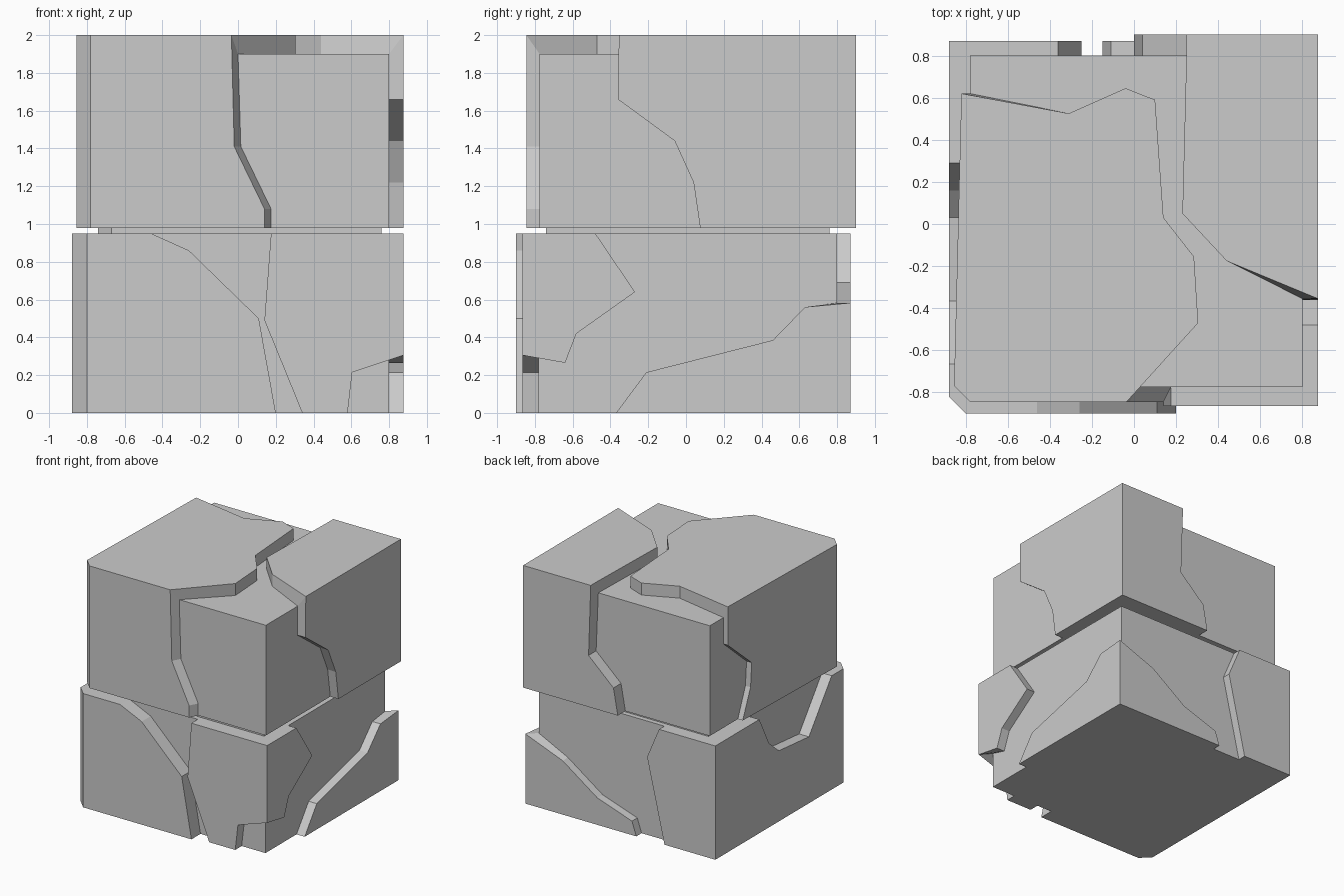
import bpy, bmesh

if "Cube" in bpy.data.objects:
    bpy.data.objects.remove(bpy.data.objects["Cube"])


def prism(name, outline, z0, z1):
    """Upright solid from an outline in x, y."""
    bm = bmesh.new()
    base = bm.faces.new([bm.verts.new((x, y, z0)) for x, y in outline])
    top = bmesh.ops.extrude_face_region(bm, geom=[base])["geom"]
    bmesh.ops.translate(bm, vec=(0, 0, z1 - z0),
                        verts=[v for v in top if isinstance(v, bmesh.types.BMVert)])
    finish(name, bm)


def finish(name, bm):
    bmesh.ops.recalc_face_normals(bm, faces=bm.faces)
    me = bpy.data.meshes.new(name)
    bm.to_mesh(me)
    bm.free()
    bpy.context.collection.objects.link(bpy.data.objects.new(name, me))


def slab(name, faces, lo, hi, draft=0):
    """Raised crust: outer faces wrapped round a corner, walled back to the core box."""
    bm = bmesh.new()
    for f in faces:
        bm.faces.new([bm.verts.new(p) for p in f])
    bmesh.ops.remove_doubles(bm, verts=bm.verts, dist=0.0005)
    inner = {}
    for v in list(bm.verts):
        p = [min(max(c, a), b) for c, a, b in zip(v.co, lo, hi)]
        if v.co.y < lo[1] and v.co.x > -0.5:
            p[0] += draft
        inner[v] = bm.verts.new(p)
    outer = list(bm.faces)
    for e in [e for e in bm.edges if e.is_boundary]:
        a, b = e.verts
        bm.faces.new((a, b, inner[b], inner[a]))
    for f in outer:
        bm.faces.new([inner[v] for v in reversed(f.verts)])
    bmesh.ops.remove_doubles(bm, verts=bm.verts, dist=0.0005)
    finish(name, bm)


def on_x(x, pts):
    return [(x, y, z) for y, z in pts]


def on_y(y, pts):
    return [(x, y, z) for x, z in pts]


def rect(lo, hi):
    return [(lo[0], lo[1]), (hi[0], lo[1]), (hi[0], hi[1]), (lo[0], hi[1])]


# Cores of the two blocks and the joint between them
low_lo, low_hi = (-.79, -.78, 0), (.80, .80, .95)
up_lo, up_hi = (-.78, -.775, .98), (.80, .80, 1.90)
prism("lower_core", rect(low_lo, low_hi), 0, .95)
prism("upper_core", rect(up_lo, up_hi), .98, 1.90)
prism("joint", [(-.74, -.67), (-.67, -.74), (.76, -.74), (.76, .76), (-.74, .76)], .94, .99)

# Lower block: crust wrapping the front left, left side and back left
slab("lower_left_crust", [
    on_y(-.90, [(-.80, 0), (.20, 0), (.11, .50), (-.26, .86), (-.46, .95), (-.80, .95)]),
    [(-.80, -.90, 0), (-.80, -.90, .95), (-.88, -.82, .95), (-.88, -.82, 0)],
    on_x(-.88, [(-.82, 0), (-.82, .95), (-.665, .95), (-.365, .555), (.03, .59),
                (.16, .70), (.29, .95), (.87, .95), (.87, 0)]),
    on_y(.87, [(-.88, 0), (-.88, .95), (-.36, .95), (-.25, .69), (-.41, 0)]),
], low_lo, low_hi)

# Lower block: crust on the front right corner
slab("lower_front_right_crust", [
    on_y(-.865, [(.175, .95), (.14, .49), (.34, 0), (.58, 0), (.605, .215),
                 (.875, .305), (.875, .95)]),
    on_x(.875, [(-.865, .95), (-.865, .305), (-.64, .265), (-.58, .42),
                (-.27, .64), (-.48, .95)]),
], low_lo, low_hi)

# Lower block: low crust on the back right corner
slab("lower_back_right_crust", [
    on_x(.875, [(-.37, 0), (-.21, .215), (.46, .385), (.63, .56), (.87, .582), (.87, 0)]),
    on_y(.87, [(.875, 0), (.875, .582), (.53, .45), (.21, .225), (-.11, .117), (-.15, 0)]),
], low_lo, low_hi)

# Upper block: large crust over the top, front and left
slab("upper_left_crust", [
    [(x, y, 2) for x, y in [
        (-.82, .62), (-.31, .525), (-.04, .645), (.10, .59), (.14, .03), (.285, -.155),
        (.305, -.47), (-.035, -.845), (-.78, -.845), (-.855, -.77)]],
    on_y(-.845, [(-.78, .98), (.14, .98), (.14, 1.08), (-.02, 1.41), (-.035, 2), (-.78, 2)]),
    [(-.78, -.845, .98), (-.78, -.845, 2), (-.855, -.77, 2), (-.855, -.77, .98)],
    [(-.855 + .035 * (y + .77) / 1.39, y, z) for y, z in [
        (-.77, .98), (-.77, 2), (.62, 2), (.62, 1.68), (.315, 1.42), (.33, 1.22), (.43, .98)]],
], up_lo, up_hi, draft=.035)

# Upper block: crust over the top, right and back
slab("upper_right_crust", [
    [(x, y, 2) for x, y in [
        (.25, .90), (.25, .83), (.23, .05), (.44, -.175), (.875, -.355), (.875, .90)]],
    on_x(.875, [(-.355, 2), (-.36, 1.66), (-.06, 1.44), (.04, 1.22), (.075, .98),
                (.90, .98), (.90, 2)]),
    on_y(.90, [(.875, .98), (.875, 2), (.25, 2), (.27, 1.41), (.04, 1.20), (0, .98)]),
], up_lo, up_hi)
